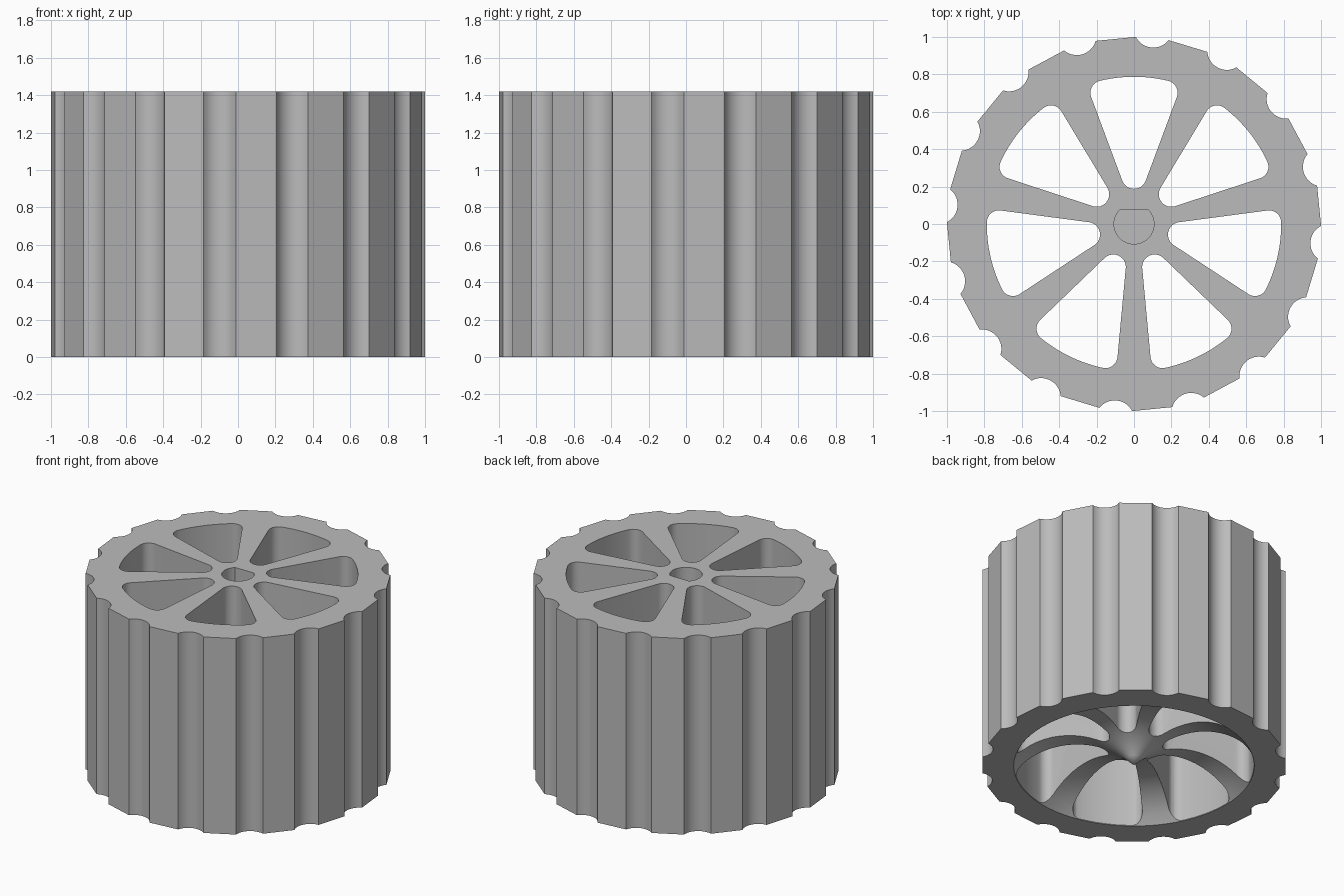
import bpy
import bmesh
from math import sin, cos, tan, asin, atan2, pi, radians, sqrt
from mathutils import Matrix, Vector

HEIGHT = 1.42
RIBS = 16
SPOKES = 7

cube = bpy.data.objects.get("Cube")
if cube:
    bpy.data.objects.remove(cube, do_unlink=True)

gray = bpy.data.materials.new("plain gray")
gray.use_nodes = True
gray.diffuse_color = (0.5, 0.5, 0.5, 1)
gray.node_tree.nodes["Principled BSDF"].inputs["Base Color"].default_value = (0.5, 0.5, 0.5, 1)


def finish(bm, name):
    bmesh.ops.recalc_face_normals(bm, faces=bm.faces)
    mesh = bpy.data.meshes.new(name)
    bm.to_mesh(mesh)
    bm.free()
    mesh.materials.append(gray)
    obj = bpy.data.objects.new(name, mesh)
    bpy.context.collection.objects.link(obj)
    return obj


def arc(center, radius, start, end, steps):
    """Points on a circular arc between two angles."""
    return [Vector((center[0] + radius * cos(start + (end - start) * i / steps),
                    center[1] + radius * sin(start + (end - start) * i / steps)))
            for i in range(steps + 1)]


def prism(name, points, bottom, top):
    bm = bmesh.new()
    face = bm.faces.new([bm.verts.new((p[0], p[1], bottom)) for p in points])
    result = bmesh.ops.extrude_face_region(bm, geom=[face])
    verts = [v for v in result["geom"] if isinstance(v, bmesh.types.BMVert)]
    bmesh.ops.translate(bm, verts=verts, vec=(0, 0, top - bottom))
    return finish(bm, name)


def lathe(name, profile, steps):
    bm = bmesh.new()
    verts = [bm.verts.new((r, 0, z)) for r, z in profile]
    edges = [bm.edges.new(pair) for pair in zip(verts, verts[1:])]
    bmesh.ops.spin(bm, geom=verts + edges, axis=(0, 0, 1), cent=(0, 0, 0),
                   angle=2 * pi, steps=steps)
    bmesh.ops.remove_doubles(bm, verts=bm.verts, dist=0.0001)
    return finish(bm, name)


def cut(target, cutter):
    """Subtract the cutter, bake the result and drop the cutter."""
    cutter.hide_render = True
    mod = target.modifiers.new("cut", "BOOLEAN")
    mod.operation = "DIFFERENCE"
    mod.solver = "EXACT"
    mod.object = cutter
    graph = bpy.context.evaluated_depsgraph_get()
    mesh = bpy.data.meshes.new_from_object(target.evaluated_get(graph))
    target.modifiers.clear()
    target.data = mesh
    bpy.data.objects.remove(cutter, do_unlink=True)


# Tread outline: flats separated by shallow round grooves
outline = []
for i in range(RIBS):
    angle = 2 * pi * (i - 0.25) / RIBS
    center = (1.053 * cos(angle), 1.053 * sin(angle))
    half = radians(57.3)
    outline += arc(center, 0.105, angle + pi + half, angle + pi - half, 10)
wheel = prism("wheel", outline, 0, HEIGHT)

# Rounded wedge pocket, pointing along +x before rotation
lean = radians(20.4)
apex, rim, corner = 0.063, 0.787, 0.065
tip = 0.255
tip_radius = (tip - apex) * sin(lean)
inner = rim - corner
phi = lean - asin((corner + apex * sin(lean)) / inner)
low = (inner * cos(phi), -inner * sin(phi))
high = (low[0], -low[1])
pocket = (arc(low, corner, -pi / 2 - (-lean) - 2 * lean + 2 * lean - lean - lean, -phi, 8)
          + arc((0, 0), rim, -phi, phi, 14)[1:-1]
          + arc(high, corner, phi, pi / 2 + lean, 8)
          + arc((tip, 0), tip_radius, pi / 2 + lean, 3 * pi / 2 - lean, 12))
for i in range(SPOKES):
    turn = Matrix.Rotation(pi / 2 + 2 * pi * i / SPOKES, 2)
    cut(wheel, prism("pocket_cutter", [turn @ p for p in pocket], -0.3, HEIGHT + 0.3))

# Arched recess under the spokes, between hub point and rim
mid, sag = 0.395, 0.19
bend = (mid ** 2 + sag ** 2) / (2 * sag)
profile = [(0, -0.1), (0, 0.005)]
for i in range(1, 17):
    r = 2 * mid * i / 16
    profile.append((r, sqrt(bend ** 2 - (r - mid) ** 2) - bend + sag))
profile += [(2 * mid, -0.1), (0, -0.1)]
cut(wheel, lathe("recess_cutter", profile, 96))

# Blind axle hole with one flat side
flat = asin(0.075 / 0.107)
cut(wheel, prism("axle_cutter", arc((0, 0), 0.107, pi - flat, 2 * pi + flat, 32),
                 HEIGHT / 2, HEIGHT + 0.2))

# Smooth curved walls, sharp corners
bpy.ops.object.select_all(action="DESELECT")
wheel.select_set(True)
bpy.context.view_layer.objects.active = wheel
bpy.ops.object.shade_smooth_by_angle(angle=radians(25))
